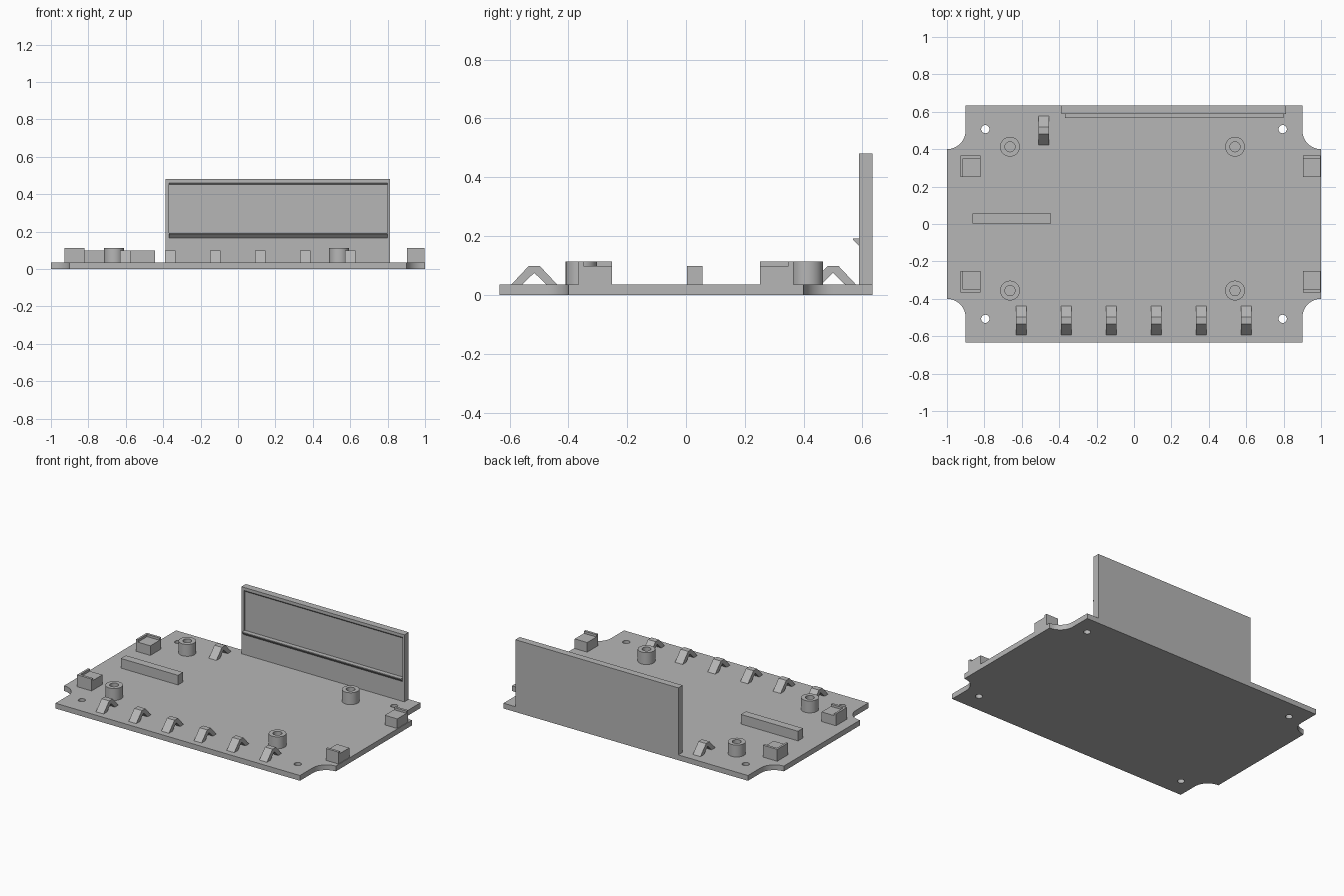
import bpy
import bmesh
from math import sin, cos, pi

cube = bpy.data.objects.get("Cube")
if cube:
    bpy.data.objects.remove(cube, do_unlink=True)

grey = bpy.data.materials.new("plain grey")
grey.use_nodes = True
colour = (0.47, 0.47, 0.47, 1)
grey.diffuse_color = colour
grey.node_tree.nodes["Principled BSDF"].inputs["Base Color"].default_value = colour

BASE = 0.035      # plate thickness
HX, HY = 1.0, 0.634


def circle(x, y, r, n=32):
    return [(x + r * cos(2 * pi * i / n), y + r * sin(2 * pi * i / n)) for i in range(n)]


def plate(name, loops, z0, z1):
    """Flat shape with holes, extruded from z0 to z1."""
    curve = bpy.data.curves.new(name, 'CURVE')
    curve.dimensions = '2D'
    curve.fill_mode = 'BOTH'
    curve.extrude = (z1 - z0) / 2
    for loop in loops:
        spline = curve.splines.new('POLY')
        spline.points.add(len(loop) - 1)
        for p, (x, y) in zip(spline.points, loop):
            p.co = (x, y, 0, 1)
        spline.use_cyclic_u = True
    obj = bpy.data.objects.new(name, curve)
    bpy.context.collection.objects.link(obj)
    obj.location.z = (z0 + z1) / 2
    bpy.ops.object.select_all(action='DESELECT')
    obj.select_set(True)
    bpy.context.view_layer.objects.active = obj
    bpy.ops.object.convert(target='MESH')
    obj = bpy.context.object
    bm = bmesh.new()
    bm.from_mesh(obj.data)
    bmesh.ops.remove_doubles(bm, verts=bm.verts, dist=0.0001)
    bmesh.ops.recalc_face_normals(bm, faces=bm.faces)
    bm.to_mesh(obj.data)
    bm.free()
    obj.data.materials.clear()
    obj.data.materials.append(grey)
    bpy.ops.object.shade_smooth_by_angle(angle=pi / 6)
    return obj


def prism(name, profile, x0, x1):
    """Side profile of (y, z) points, extruded from x0 to x1."""
    bm = bmesh.new()
    face = bm.faces.new([bm.verts.new((x0, y, z)) for y, z in profile])
    out = bmesh.ops.extrude_face_region(bm, geom=[face])
    moved = [v for v in out["geom"] if isinstance(v, bmesh.types.BMVert)]
    bmesh.ops.translate(bm, verts=moved, vec=(x1 - x0, 0, 0))
    bmesh.ops.recalc_face_normals(bm, faces=bm.faces)
    mesh = bpy.data.meshes.new(name)
    bm.to_mesh(mesh)
    bm.free()
    mesh.materials.append(grey)
    obj = bpy.data.objects.new(name, mesh)
    bpy.context.collection.objects.link(obj)
    return obj


def box(name, x0, x1, y0, y1, z0, z1):
    return prism(name, [(y0, z0), (y1, z0), (y1, z1), (y0, z1)], x0, x1)


# Base plate with scooped corners and four screw holes
outline = []
for sx, sy in ((1, 1), (-1, 1), (-1, -1), (1, -1)):
    arc = []
    for i in range(13):
        a = pi / 2 * i / 12
        arc.append((sx * (HX - 0.1 * sin(a)), sy * (0.5 - 0.1 * cos(a))))
    arc.append((sx * 0.9, sy * HY))
    outline += arc if sx * sy > 0 else arc[::-1]
holes = [circle(sx * 0.795, sy * 0.507, 0.022) for sx in (-1, 1) for sy in (-1, 1)]
plate("base_plate", [outline] + holes, 0, BASE)

# Hollow mounting posts
for x in (-0.663, 0.54):
    for y in (-0.356, 0.413):
        plate("mounting_post", [circle(x, y, 0.053), circle(x, y, 0.027)], BASE, 0.114)

# Corner rests: block with a raised outer lip; the left pair lacks a side lip
for sy in (-1, 1):
    for side, x0, x1 in (("right", -0.928, -0.822), ("left", 0.904, 0.996)):
        a, b, c = sy * 0.252, sy * 0.349, sy * 0.366
        profile = [(a, BASE), (c, BASE), (c, 0.114), (b, 0.114), (b, 0.099), (a, 0.099)]
        prism(side + "_corner_rest", profile, x0, x1)
        if side == "right":
            box("corner_rest_side_lip", x0, x0 + 0.014, min(a, b), max(a, b), 0.099, 0.114)

# Straight support bar
box("support_bar", -0.864, -0.444, 0.003, 0.056, BASE, 0.099)

# Arched cable clips: a row along the front and one at the back
arch = [(-0.078, BASE), (-0.018, 0.099), (0.018, 0.099), (0.078, BASE),
        (0.041, BASE), (0, 0.075), (-0.041, BASE)]
spots = [(-0.602 + 0.2405 * i, -0.516) for i in range(6)] + [(-0.483, 0.5)]
for x, y in spots:
    prism("cable_clip", [(y + dy, z) for dy, z in arch], x - 0.028, x + 0.028)

# Rear wall with a shallow recess
FRONT = 0.588
wall = box("rear_wall", -0.387, 0.813, FRONT, HY, 0.01, 0.481)
cutter = prism("recess_cutter", [(FRONT - 0.01, 0.192), (FRONT + 0.01, 0.192),
                                 (FRONT + 0.01, 0.451), (FRONT - 0.01, 0.471)], -0.368, 0.8)
cutter.hide_render = True
cutter.hide_set(True)
cut = wall.modifiers.new("recess", 'BOOLEAN')
cut.operation = 'DIFFERENCE'
cut.solver = 'EXACT'
cut.object = cutter

# Wedge ledge under the recess
prism("wall_ledge", [(FRONT + 0.005, 0.192), (0.568, 0.192), (0.568, 0.187),
                     (FRONT, 0.167), (FRONT + 0.005, 0.167)], -0.368, 0.8)
